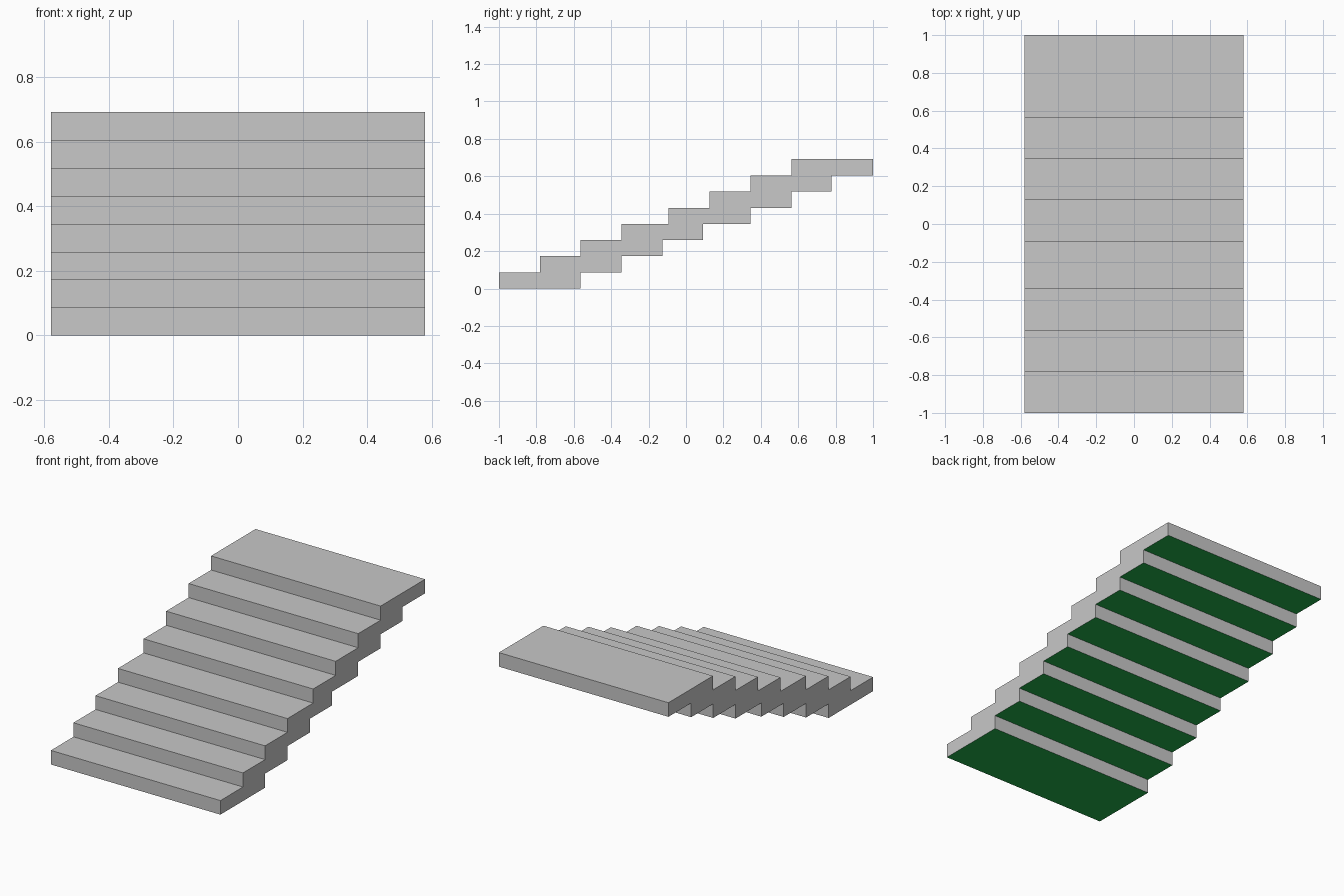
import bpy, bmesh

if "Cube" in bpy.data.objects:
    bpy.data.objects.remove(bpy.data.objects["Cube"])


def material(name, rgb):
    m = bpy.data.materials.new(name)
    m.diffuse_color = (*rgb, 1)
    m.use_nodes = True
    m.node_tree.nodes["Principled BSDF"].inputs["Base Color"].default_value = m.diffuse_color
    return m


HALF_WIDTH = 0.58
LEVELS = [0, 0.087, 0.174, 0.259, 0.344, 0.431, 0.518, 0.605, 0.692]
RISERS = [-1, -0.78, -0.564, -0.345, -0.094, 0.126, 0.346, 0.565]   # front of each tread
SOFFITS = [-0.565, -0.345, -0.126, 0.092, 0.345, 0.563, 0.778, 1]   # back of each underside

# Stepped side profile: up the treads, then back down the undersides
profile = []
for i, y in enumerate(RISERS):
    profile += [(y, LEVELS[i]), (y, LEVELS[i + 1])]
profile.append((1, LEVELS[-1]))
for i in reversed(range(8)):
    profile.append((SOFFITS[i], LEVELS[i]))
    if i:
        profile.append((SOFFITS[i - 1], LEVELS[i]))

# Extrude the profile across the width
bm = bmesh.new()
side = bm.faces.new([bm.verts.new((-HALF_WIDTH, y, z)) for y, z in profile])
ext = bmesh.ops.extrude_face_region(bm, geom=[side])
moved = [v for v in ext["geom"] if isinstance(v, bmesh.types.BMVert)]
bmesh.ops.translate(bm, verts=moved, vec=(2 * HALF_WIDTH, 0, 0))
bmesh.ops.recalc_face_normals(bm, faces=bm.faces)

# Green undersides, grey elsewhere
bm.normal_update()
for f in bm.faces:
    f.material_index = 1 if f.normal.z < -0.5 else 0

mesh = bpy.data.meshes.new("stair_flight")
bm.to_mesh(mesh)
bm.free()
mesh.materials.append(material("concrete_grey", (0.58, 0.58, 0.58)))
mesh.materials.append(material("underside_green", (0.016, 0.44, 0.072)))
stairs = bpy.data.objects.new("stair_flight", mesh)
bpy.context.collection.objects.link(stairs)
